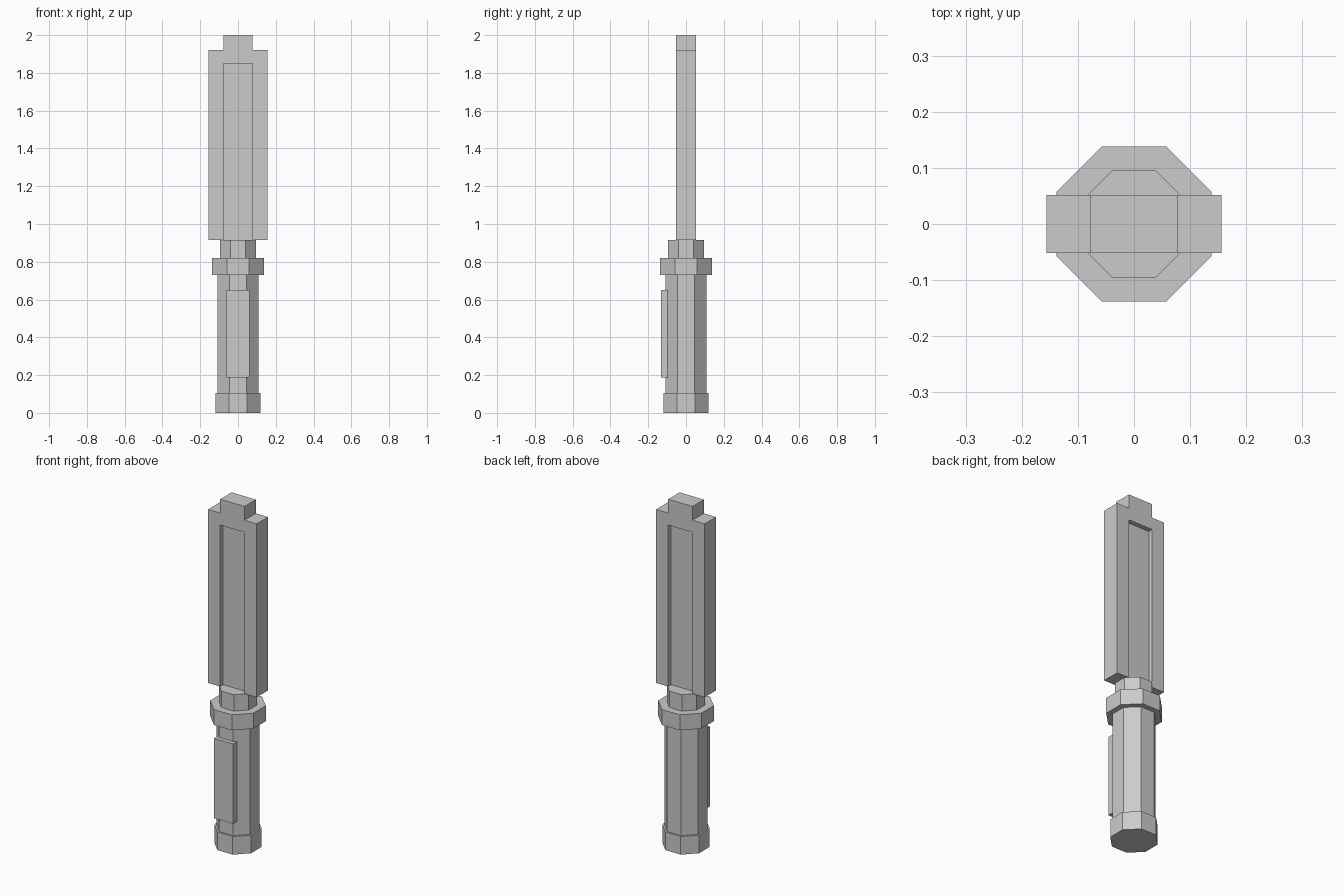
import bpy, bmesh, math

if "Cube" in bpy.data.objects:
    bpy.data.objects.remove(bpy.data.objects["Cube"])

grey = bpy.data.materials.new("plain grey")
grey.diffuse_color = (0.6, 0.6, 0.6, 1)
grey.use_nodes = True
grey.node_tree.nodes["Principled BSDF"].inputs["Base Color"].default_value = grey.diffuse_color


def prism(name, outline, axis, start, end):
    """Extrude a 2D outline along z (outline is x,y) or y (outline is x,z)."""
    bm = bmesh.new()
    place = (lambda a, b: (a, b, start)) if axis == "z" else (lambda a, b: (a, start, b))
    face = bm.faces.new([bm.verts.new(place(a, b)) for a, b in outline])
    out = bmesh.ops.extrude_face_region(bm, geom=[face])
    moved = [g for g in out["geom"] if isinstance(g, bmesh.types.BMVert)]
    step = (0, 0, end - start) if axis == "z" else (0, end - start, 0)
    bmesh.ops.translate(bm, verts=moved, vec=step)
    bmesh.ops.recalc_face_normals(bm, faces=bm.faces[:])
    mesh = bpy.data.meshes.new(name)
    bm.to_mesh(mesh)
    bm.free()
    mesh.materials.append(grey)
    obj = bpy.data.objects.new(name, mesh)
    bpy.context.collection.objects.link(obj)
    return obj


def octagon(flat):
    """Octagon with flats facing x and y, 'flat' is the centre-to-flat distance."""
    r = flat / math.cos(math.pi / 8)
    angles = [math.pi / 8 + i * math.pi / 4 for i in range(8)]
    return [(r * math.cos(a), r * math.sin(a)) for a in angles]


def rect(half, low, high):
    return [(-half, low), (half, low), (half, high), (-half, high)]


# Handle: stacked octagonal sections
for name, flat, low, high in [
    ("pommel", 0.118, 0.0, 0.105),
    ("grip", 0.108, 0.105, 0.73),
    ("guard", 0.138, 0.73, 0.82),
    ("collar", 0.095, 0.82, 0.915),
]:
    prism(name, octagon(flat), "z", low, high)

# Raised plate on the front of the grip
prism("grip_plate", rect(0.061, 0.187, 0.65), "y", -0.132, -0.098)

# Blade: stepped frame, open at the bottom, around a thinner core
right = [(0.078, 1.85), (0.078, 0.915), (0.156, 0.915),
         (0.156, 1.92), (0.078, 1.92), (0.078, 2.0)]
left = [(-x, z) for x, z in reversed(right)]
prism("blade_frame", right + left, "y", -0.052, 0.052)
prism("blade_core", rect(0.078, 0.915, 1.85), "y", -0.025, 0.025)
